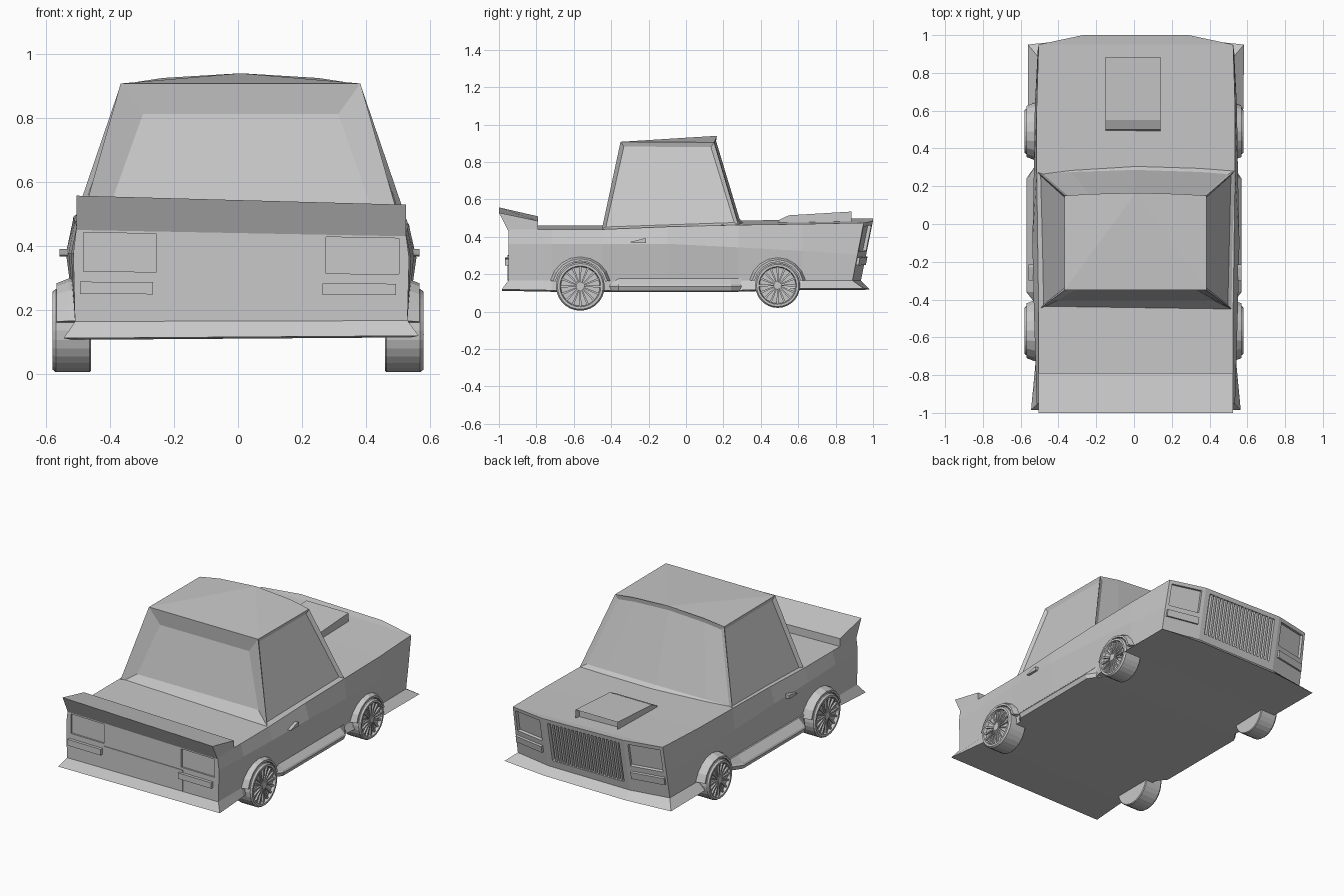
import bpy, bmesh
from math import sin, cos, pi
from mathutils import Vector

cube = bpy.data.objects.get("Cube")
if cube:
    bpy.data.objects.remove(cube, do_unlink=True)

grey = bpy.data.materials.new("plain_grey")
grey.use_nodes = True
grey.diffuse_color = (0.58, 0.58, 0.58, 1)
grey.node_tree.nodes["Principled BSDF"].inputs["Base Color"].default_value = (0.58, 0.58, 0.58, 1)


def finish(name, bm):
    bmesh.ops.recalc_face_normals(bm, faces=bm.faces)
    mesh = bpy.data.meshes.new(name)
    bm.to_mesh(mesh)
    bm.free()
    mesh.materials.append(grey)
    ob = bpy.data.objects.new(name, mesh)
    bpy.context.collection.objects.link(ob)
    return ob


def skew(p):
    """The bodywork sits a touch off centre and leans slightly."""
    x, y, z = p
    return (x + 0.01, y, z + (0.2 - z) * 0.08 * x)


def loft(name, rings, skewed=False):
    """Join closed rings of points and cap both ends."""
    bm = bmesh.new()
    rows = [[bm.verts.new(skew(p) if skewed else p) for p in r] for r in rings]
    n = len(rows[0])
    for a, b in zip(rows, rows[1:]):
        for i in range(n):
            j = (i + 1) % n
            bm.faces.new((a[i], a[j], b[j], b[i]))
    bm.faces.new(rows[0])
    bm.faces.new(rows[-1])
    return finish(name, bm)


def prism(name, profile, x0, x1, skewed=False):
    """Extrude a (y, z) profile along x."""
    return loft(name, [[(x, y, z) for y, z in profile] for x in (x0, x1)], skewed)


def panel(name, quad, u0, u1, v0, v1, d0, d1):
    """Block on a face: quad is bottom pair then top pair, d is distance outward."""
    a, b, c, d = [Vector(q) for q in quad]
    normal = (b - a).cross(c - a).normalized()
    if normal.y * a.y < 0:
        normal = -normal

    def at(u, v, out):
        return tuple(a.lerp(b, u).lerp(c.lerp(d, u), v) + normal * out)
    return loft(name, [[at(u, v, o) for u, v in ((u0, v0), (u1, v0), (u1, v1), (u0, v1))]
                       for o in (d0, d1)], True)


# Body shell: half outlines at four heights, tail to nose, mirrored in x
levels = [
    [(.555, -.985, .115), (.53, -.72, .11), (.52, -.45, .11), (.52, -.1, .11),
     (.52, .28, .11), (.57, .62, .12), (.572, .95, .12), (.28, .98, .12)],
    [(.52, -.95, .165), (.52, -.72, .165), (.52, -.45, .165), (.52, -.1, .165),
     (.52, .28, .165), (.525, .62, .165), (.522, .89, .165), (.28, .935, .165)],
    [(.525, -.95, .37), (.532, -.72, .37), (.54, -.45, .37), (.548, -.1, .37),
     (.54, .28, .35), (.535, .62, .33), (.52, .917, .31), (.28, .964, .31)],
    [(.515, -.95, .45), (.515, -.72, .45), (.515, -.45, .45), (.52, -.1, .465),
     (.525, .28, .475), (.525, .62, .48), (.515, .95, .487), (.28, 1.0, .492)],
]
bm = bmesh.new()
right = [[bm.verts.new(skew(p)) for p in lv] for lv in levels]
left = [[bm.verts.new(skew((-x, y, z))) for x, y, z in lv] for lv in levels]
last = len(levels[0]) - 1
for k in range(3):
    for i in range(last):
        for side in (right, left):
            bm.faces.new((side[k][i], side[k][i + 1], side[k + 1][i + 1], side[k + 1][i]))
    for i in (0, last):
        bm.faces.new((left[k][i], right[k][i], right[k + 1][i], left[k + 1][i]))
for k in (0, 3):
    for i in range(last):
        bm.faces.new((left[k][i], right[k][i], right[k][i + 1], left[k][i + 1]))
body = finish("body", bm)


def recess(name, *args):
    cutter = panel(name, *args)
    cutter.hide_render = True
    cutter.display_type = 'WIRE'
    cutter.hide_set(True)
    mod = body.modifiers.new(name, 'BOOLEAN')
    mod.operation = 'DIFFERENCE'
    mod.solver = 'EXACT'
    mod.object = cutter


# Tail: recessed lamps, lower lamps and centre panel
tail = [(-.52, -.95, .165), (.52, -.95, .165), (-.52, -.95, .45), (.52, -.95, .45)]
for side, u0, u1 in (("right", .025, .245), ("left", .755, .975)):
    recess(side + "_tail_light_cutter", tail, u0, u1, .53, .94, -.01, .03)
    panel(side + "_reverse_light", tail, u0 - .01, u1 - .01, .29, .42, -.01, .018)
panel("tail_centre_panel", tail, .245, .765, .01, .48, -.01, .004)

# Nose: headlights, lower lamps and slatted grille
low, top = levels[1], levels[3]
for side, s in (("left", 1), ("right", -1)):
    quad = [(s * x, y, z) for x, y, z in (low[7], low[6], top[7], top[6])]
    recess(side + "_headlight_cutter", quad, .1, .92, .5, .93, -.018, .03)
    panel(side + "_nose_lamp", quad, .1, .95, .27, .4, -.01, .014)
grille = [(s * p[0], p[1], p[2]) for p in (low[7], top[7]) for s in (-1, 1)]
recess("grille_cutter", grille, .06, .94, .14, .92, -.022, .03)
slats = 18
for i in range(slats):
    u = .08 + .85 * i / slats
    panel("grille_slat", grille, u, u + .024, .13, .93, -.025, -.003)

# Spoiler and hood scoop
prism("spoiler", [(-.95, .44), (-1, .543), (-.79, .497), (-.79, .44)], -.515, .515, True)
scoop = prism("hood_scoop", [(.49, .47), (.5, .492), (.55, .515), (.885, .535), (.885, .47)],
              -.15, .14)
bm = bmesh.new()
bm.from_mesh(scoop.data)
front = [f for f in bm.faces if f.normal.y > .9]
bmesh.ops.inset_individual(bm, faces=front, thickness=.009, depth=-.03)
bm.to_mesh(scoop.data)
bm.free()

# Cabin: bowed windscreen, crowned roof edge, inset glass all round
bm = bmesh.new()
cols = (-1, -.65, 0, .65, 1)


def row(half, y, z, bow=0, crown=0):
    return [bm.verts.new((half * c + .008, y + bow * (1 - c * c), z + crown * (1 - c * c)))
            for c in cols]


base_f = row(.525, .28, .465, .025, .01)
roof_f = row(.375, .15, .905, .015, .035)
ends = (0, 4)
base_r = [bm.verts.new((s * .508 + .008, -.45, .44)) for s in (-1, 1)]
roof_r = [bm.verts.new((s * .375 + .008, -.35, .908)) for s in (-1, 1)]
rear_glass = bm.faces.new((base_r[0], base_r[1], roof_r[1], roof_r[0]))
sides = [bm.faces.new((base_r[j], base_f[i], roof_f[i], roof_r[j])) for j, i in enumerate(ends)]
screen = [bm.faces.new((base_f[i], base_f[i + 1], roof_f[i + 1], roof_f[i])) for i in range(4)]
for f, r in ((roof_f, roof_r), (base_f, base_r)):
    bm.faces.new((f[0], f[1], f[2], r[0]))
    bm.faces.new((f[2], f[3], f[4], r[1]))
    bm.faces.new((f[2], r[1], r[0]))
bmesh.ops.recalc_face_normals(bm, faces=bm.faces)
bmesh.ops.inset_individual(bm, faces=[rear_glass], thickness=.115, depth=-.03)
bmesh.ops.inset_individual(bm, faces=sides, thickness=.028, depth=-.015)
bmesh.ops.inset_region(bm, faces=screen, thickness=.025, depth=-.012, use_even_offset=True)
finish("cabin", bm)


def circle(x, y, z, r, n=28):
    return [(x, y + r * cos(2 * pi * i / n), z + r * sin(2 * pi * i / n)) for i in range(n)]


# Parts repeated on both sides
for side, s in (("left", 1), ("right", -1)):
    for end, y, z, r in (("rear", -.565, .135, .13), ("front", .49, .14, .12)):
        name = side + "_" + end
        loft(name + "_wheel", [circle(s * x, y, z, r * k) for x, k in
             ((.46, .97), (.465, 1), (.57, 1), (.58, .94), (.58, .84), (.562, .8))])
        loft(name + "_hub", [circle(s * x, y, z, r * .17, 12) for x in (.555, .577)])
        # Thin radial spokes
        bm = bmesh.new()
        for i in range(16):
            a = 2 * pi * i / 16
            d, t = Vector((0, cos(a), sin(a))), Vector((0, -sin(a), cos(a)))
            c = Vector((0, y, z))
            rows = [[bm.verts.new(c + Vector((s * x, 0, 0)) + d * r * k + t * w)
                     for k, w in ((.12, -.003), (.83, -.006), (.83, .006), (.12, .003))]
                    for x in (.558, .573)]
            bm.faces.new(rows[1])
            for j in range(4):
                m = (j + 1) % 4
                bm.faces.new((rows[0][j], rows[0][m], rows[1][m], rows[1][j]))
        finish(name + "_spokes", bm)
        # Flared arch over the wheel
        arch = []
        for i in range(9):
            a = pi * (.06 + .88 * i / 8)
            arch.append([(s * x, y + q * cos(a), z + q * sin(a)) for x, q in
                         ((.5, r + .008), (.568, r + .006), (.568, r + .018), (.53, r + .033), (.5, r + .033))])
        loft(name + "_arch", arch)
    # Sill skirt with tapered ends
    skirt = []
    for y, out in ((-.42, .522), (-.36, .57), (.24, .57), (.31, .522)):
        skirt.append([(s * .5, y, .11), (s * (out - .01), y, .11), (s * out, y, .135),
                      (s * (out - .005), y, .145), (s * .522, y, .185), (s * .5, y, .185)])
    loft(side + "_skirt", skirt)
    prism(side + "_door_handle", [(-.3, .372), (-.29, .367), (-.215, .367), (-.215, .39), (-.23, .39)],
          s * .53 + .005, s * .563 + .005)
